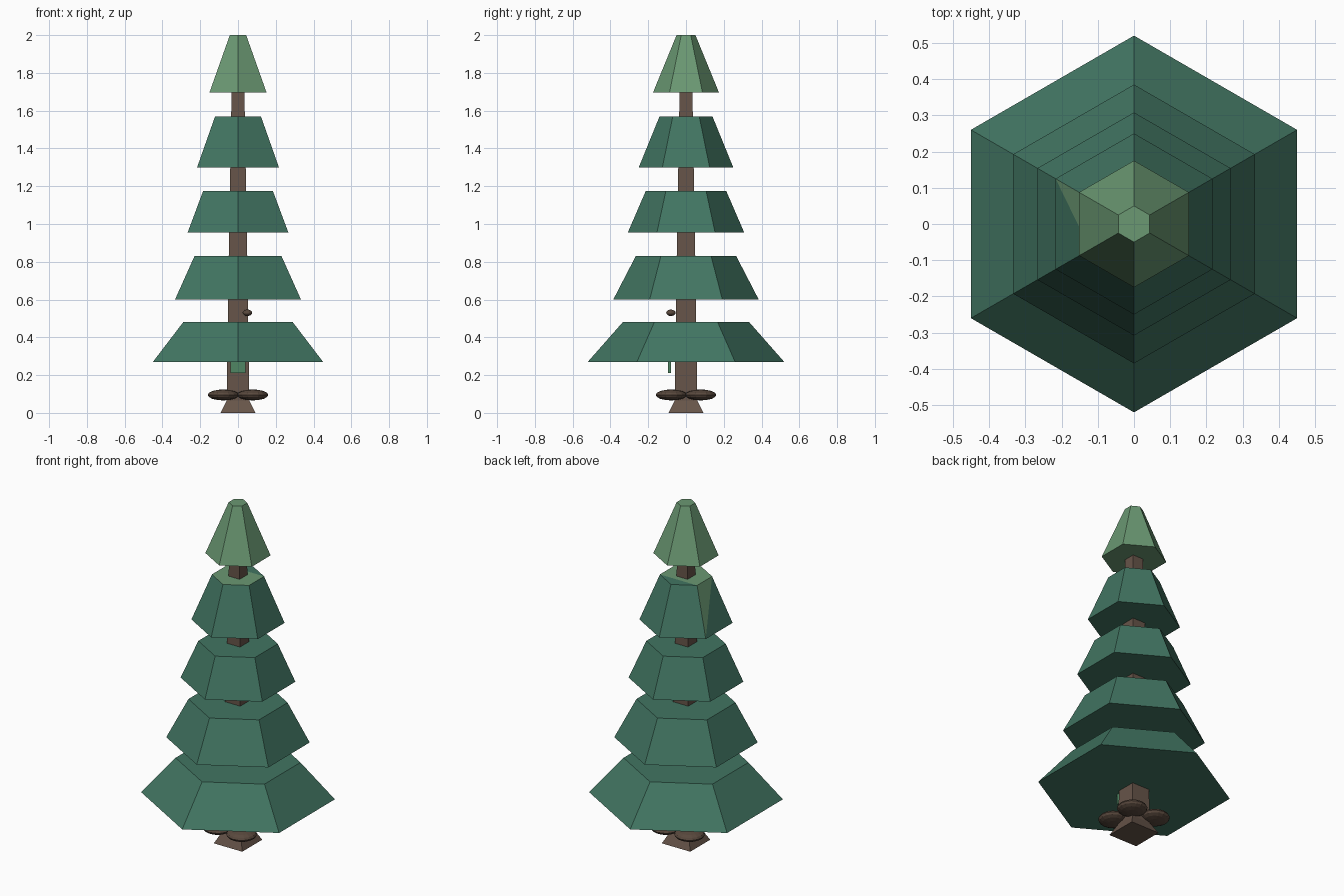
import bpy, bmesh, math
from mathutils import Matrix, Vector

cube = bpy.data.objects.get("Cube")
if cube:
    bpy.data.objects.remove(cube, do_unlink=True)


def make_material(name, rgb):
    mat = bpy.data.materials.new(name)
    mat.use_nodes = True
    mat.diffuse_color = (*rgb, 1)
    bsdf = mat.node_tree.nodes["Principled BSDF"]
    bsdf.inputs["Base Color"].default_value = (*rgb, 1)
    bsdf.inputs["Roughness"].default_value = 0.9
    return mat


pine = make_material("dark pine green", (0.054, 0.178, 0.122))
fresh = make_material("light green", (0.145, 0.315, 0.17))
bark = make_material("bark brown", (0.135, 0.09, 0.067))
knot = make_material("dark brown", (0.10, 0.066, 0.047))
leaf = make_material("leaf green", (0.08, 0.24, 0.125))


def finish(name, bm, *mats):
    bmesh.ops.recalc_face_normals(bm, faces=bm.faces)
    mesh = bpy.data.meshes.new(name)
    bm.to_mesh(mesh)
    bm.free()
    for mat in mats:
        mesh.materials.append(mat)
    obj = bpy.data.objects.new(name, mesh)
    bpy.context.collection.objects.link(obj)
    return obj


def loft(sides, profile):
    """Closed stack of regular polygons from (radius, height) pairs."""
    bm = bmesh.new()
    rings = []
    for radius, z in profile:
        angles = [math.pi / sides + math.tau * k / sides for k in range(sides)]
        rings.append([bm.verts.new((radius * math.cos(a), radius * math.sin(a), z))
                      for a in angles])
    for low, high in zip(rings, rings[1:]):
        for k in range(sides):
            n = (k + 1) % sides
            bm.faces.new((low[k], low[n], high[n], high[k]))
    bm.faces.new(rings[0][::-1])
    bm.faces.new(rings[-1])
    return bm, rings


def find_face(bm, *verts):
    return next(f for f in bm.faces if all(v in f.verts[:] for v in verts))


# Trunk: square, flared at the foot
diag = math.sqrt(2)
bm, _ = loft(4, [(w * diag, z) for w, z in
                 [(0.093, 0), (0.06, 0.065), (0.048, 0.9), (0.033, 1.75)]])
finish("trunk", bm, bark)

# Branch tiers: bottom height, top height, bottom radius, top radius
tiers = [(0.27, 0.48, 0.52, 0.335),
         (0.60, 0.83, 0.385, 0.266),
         (0.955, 1.175, 0.308, 0.213),
         (1.30, 1.57, 0.25, 0.14)]
for i, (z0, z1, r0, r1) in enumerate(tiers, 1):
    bm, (low, high) = loft(6, [(r0, z0), (r1, z1)])
    if i == len(tiers):
        # Light patches on the cap and one side of the upper tier
        bmesh.utils.face_split(find_face(bm, *high), high[0], high[2])
        bmesh.utils.face_split(find_face(bm, low[2], high[3]), low[2], high[3])
        find_face(bm, *high[2:], high[0]).material_index = 1
        find_face(bm, low[2], high[2], high[3]).material_index = 1
    finish(f"branch_tier_{i}", bm, pine, fresh)

# Tree top
bm, _ = loft(6, [(0.175, 1.695), (0.05, 2.0)])
finish("tree_top", bm, fresh)


def disc(name, centre, radius, half_height):
    bm = bmesh.new()
    bmesh.ops.create_uvsphere(bm, u_segments=16, v_segments=8, radius=1)
    bmesh.ops.transform(bm, verts=bm.verts, matrix=Matrix.LocRotScale(
        Vector(centre), None, Vector((radius, radius, half_height))))
    finish(name, bm, knot)


# Flattened knobs around the foot, and a small one on the trunk
for sx, side in ((-1, "right"), (1, "left")):
    for sy, end in ((-1, "front"), (1, "back")):
        disc(f"foot_knob_{end}_{side}", (0.078 * sx, 0.078 * sy, 0.095), 0.082, 0.029)
disc("trunk_knob", (0.05, -0.08, 0.53), 0.025, 0.017)

# Thin hanging plate at the front
bm = bmesh.new()
bmesh.ops.create_cube(bm, size=1)
bmesh.ops.transform(bm, verts=bm.verts, matrix=Matrix.LocRotScale(
    Vector((0, -0.087, 0.25)), None, Vector((0.078, 0.014, 0.08))))
finish("hanging_plate", bm, leaf)
